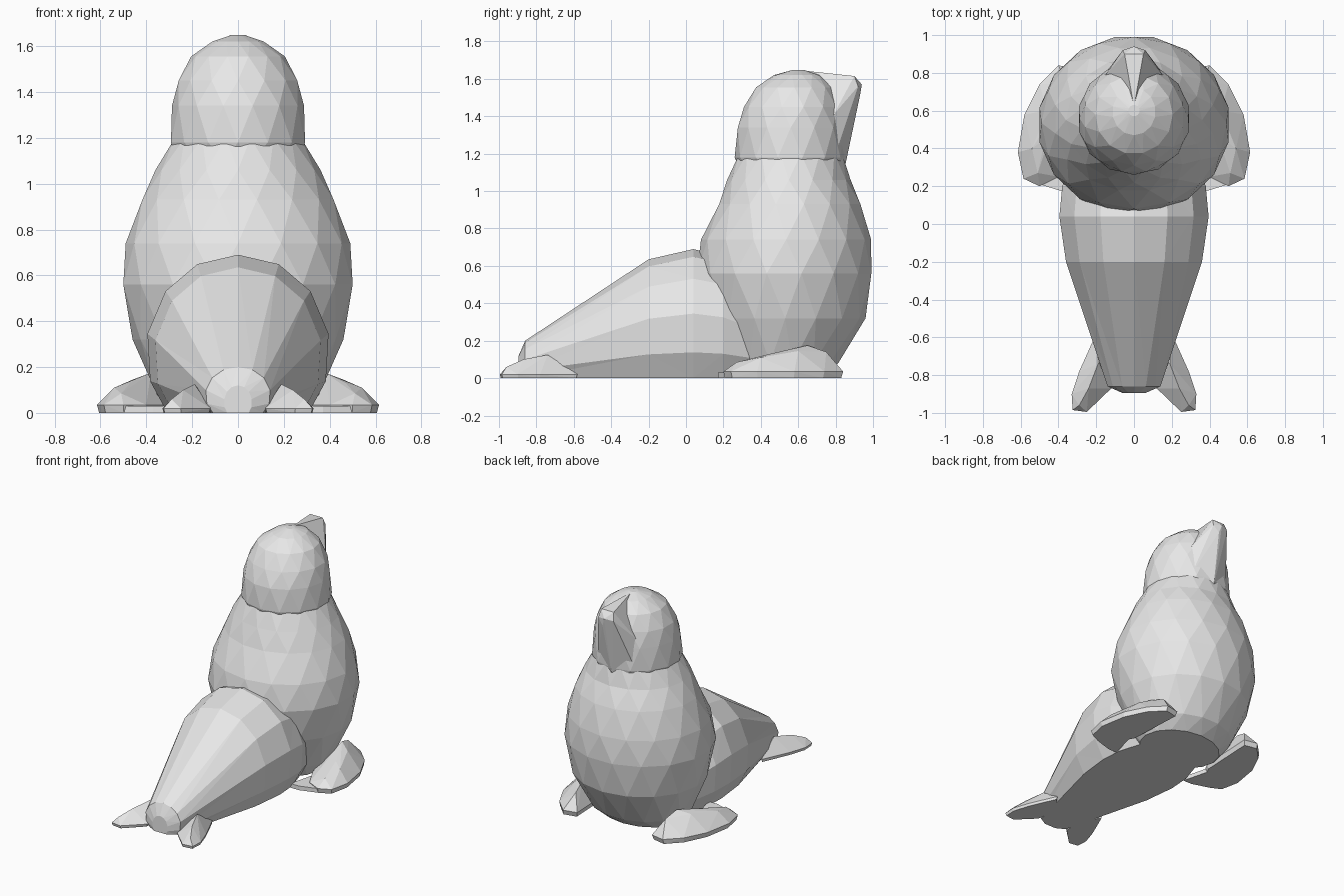
import bpy, bmesh, math

cube = bpy.data.objects.get("Cube")
if cube:
    bpy.data.objects.remove(cube, do_unlink=True)

GREY = (0.8, 0.8, 0.8, 1.0)
fur = bpy.data.materials.new("plain grey")
fur.use_nodes = True
fur.diffuse_color = GREY
fur.node_tree.nodes["Principled BSDF"].inputs["Base Color"].default_value = GREY


def finish(bm, name):
    bmesh.ops.recalc_face_normals(bm, faces=bm.faces)
    mesh = bpy.data.meshes.new(name)
    bm.to_mesh(mesh)
    bm.free()
    mesh.materials.append(fur)
    obj = bpy.data.objects.new(name, mesh)
    bpy.context.collection.objects.link(obj)
    return obj


def loft(name, rings):
    """Triangulated skin through rings with equal point counts, capped at both ends."""
    bm = bmesh.new()
    rows = [[bm.verts.new(p) for p in ring] for ring in rings]
    for k, (a, b) in enumerate(zip(rows, rows[1:])):
        n = len(a)
        for i in range(n):
            j = (i + 1) % n
            if k % 2 == 0:
                bm.faces.new((a[i], a[j], b[i]))
                bm.faces.new((a[j], b[j], b[i]))
            else:
                bm.faces.new((a[i], a[j], b[j]))
                bm.faces.new((a[i], b[j], b[i]))
    bm.faces.new(rows[0])
    bm.faces.new(rows[-1])
    return finish(bm, name)


def hull(name, points):
    bm = bmesh.new()
    for p in points:
        bm.verts.new(p)
    res = bmesh.ops.convex_hull(bm, input=bm.verts)
    loose = {v for v in res["geom_interior"] if isinstance(v, bmesh.types.BMVert)}
    bmesh.ops.delete(bm, geom=list(loose), context="VERTS")
    return finish(bm, name)


def upright(profile, sides):
    """Staggered oval rings from (height, back, front, half width)."""
    rings = []
    for k, (z, back, front, rx) in enumerate(profile):
        ring = []
        for i in range(sides):
            t = math.tau * (i + 0.5 * (k % 2)) / sides
            ring.append((rx * math.cos(t),
                         (back + front) / 2 + (front - back) / 2 * math.sin(t), z))
        rings.append(ring)
    return rings


# Upright chest and neck
loft("body", upright([
    (0.0, 0.25, 0.72, 0.30), (0.08, 0.2, 0.82, 0.36), (0.32, 0.1, 0.96, 0.46),
    (0.56, 0.05, 1.0, 0.51), (0.74, 0.08, 0.99, 0.49), (0.93, 0.17, 0.94, 0.425),
    (1.06, 0.22, 0.88, 0.36), (1.2, 0.28, 0.84, 0.28)], 16))

# Rounded head
loft("head", upright([
    (1.1, 0.29, 0.83, 0.275), (1.18, 0.26, 0.855, 0.3), (1.34, 0.27, 0.85, 0.288),
    (1.45, 0.31, 0.83, 0.265), (1.555, 0.37, 0.79, 0.205), (1.62, 0.47, 0.72, 0.115),
    (1.648, 0.57, 0.63, 0.03)], 14))

# Raised pointed muzzle with a ridge down to the throat
muzzle = [(0, 0.62, 1.645), (0, 0.94, 1.57), (0.02, 0.93, 1.51),
          (0, 0.87, 1.28), (0, 0.85, 1.13)]
for s in (-1, 1):
    muzzle += [(s * 0.05, 0.9, 1.615), (s * 0.06, 0.92, 1.56),
               (s * 0.15, 0.79, 1.41), (s * 0.15, 0.8, 1.2)]
hull("muzzle", muzzle)

# Tapering hind body: half section as fractions of width and height
half = [(0.78, 0), (0.97, 0.2), (1, 0.5), (0.8, 0.77), (0.45, 0.94), (0, 1)]
section = half + [(-x, z) for x, z in reversed(half[:-1])]
stations = [(-0.895, 0.06, 0.12), (-0.86, 0.14, 0.2), (-0.2, 0.36, 0.635),
            (0.04, 0.395, 0.69), (0.2, 0.38, 0.65), (0.4, 0.3, 0.5)]
loft("hind_body", [[(x * w, y, z * h) for x, z in section] for y, w, h in stations])

# Flippers: outline on the ground plus a raised ridge
front_outline = [(0.3, 0.82), (0.4, 0.84), (0.5, 0.74), (0.58, 0.58), (0.615, 0.38),
                 (0.585, 0.24), (0.5, 0.2), (0.4, 0.25), (0.32, 0.4)]
front_ridge = [(0.36, 0.75, 0.14), (0.38, 0.65, 0.175), (0.46, 0.6, 0.145),
               (0.47, 0.45, 0.13), (0.54, 0.4, 0.11), (0.51, 0.27, 0.085)]
rear_outline = [(0.1, -0.7), (0.2, -0.58), (0.29, -0.78), (0.33, -0.9),
                (0.325, -0.985), (0.25, -0.995), (0.12, -0.87)]
rear_ridge = [(0.19, -0.74, 0.125), (0.24, -0.87, 0.1), (0.29, -0.96, 0.06)]


def flipper(name, outline, ridge, rim, side):
    cx = sum(p[0] for p in outline) / len(outline)
    cy = sum(p[1] for p in outline) / len(outline)
    pts = [(x, y, rim) for x, y in outline] + list(ridge)
    pts += [(cx + (x - cx) * 0.94, cy + (y - cy) * 0.97, 0) for x, y in outline]
    hull(name, [(side * x, y, z) for x, y, z in pts])


for label, s in (("left", 1), ("right", -1)):
    flipper("front_flipper_" + label, front_outline, front_ridge, 0.035, s)
    flipper("rear_flipper_" + label, rear_outline, rear_ridge, 0.02, s)
    # Thin web joining the front flipper to the hind body
    hull("flipper_web_" + label,
         [(s * x, y, z) for x, y in ((0.3, 0.17), (0.37, 0.17), (0.5, 0.21), (0.36, 0.4))
          for z in (0, 0.03)])
